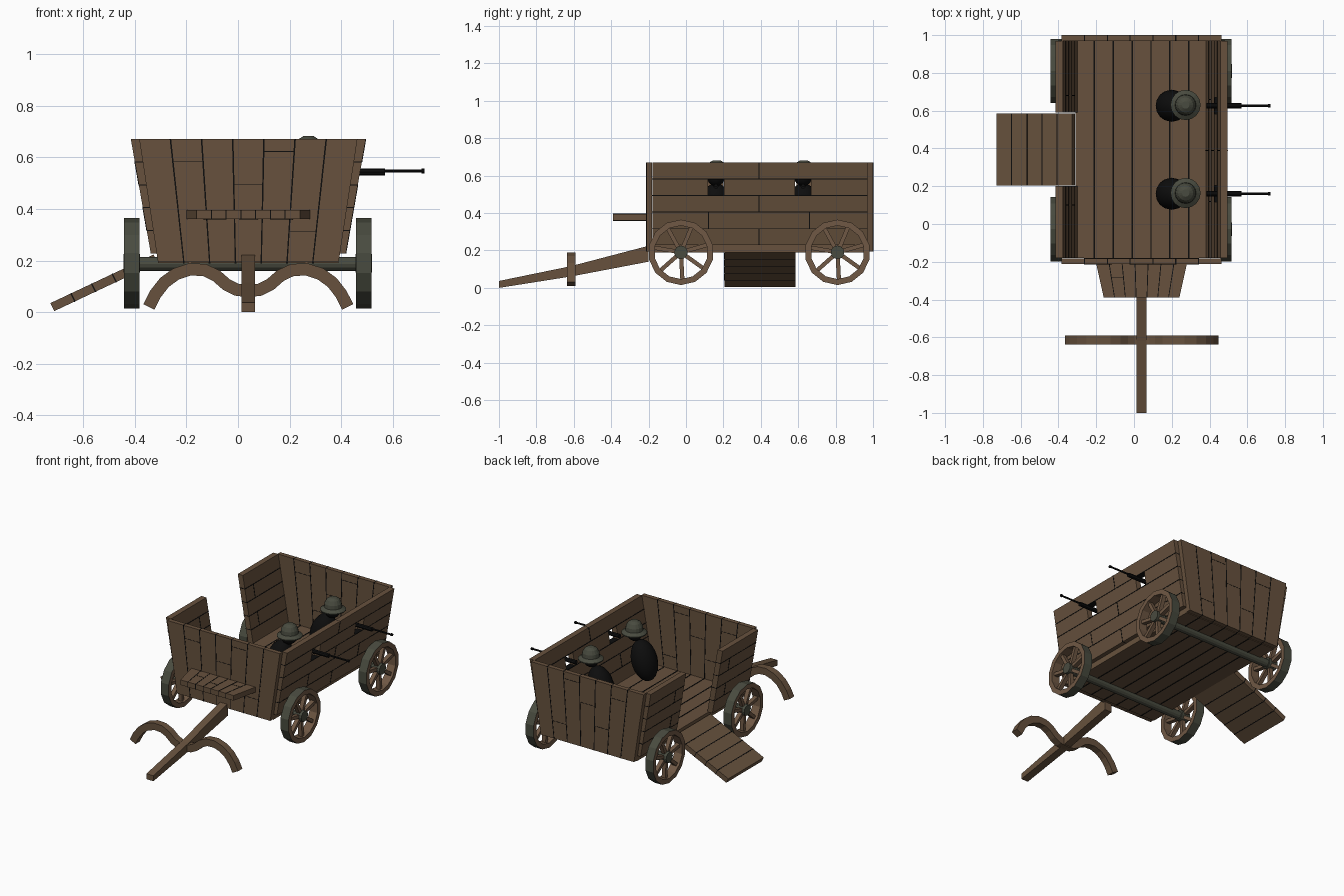
import bpy, bmesh, math
from mathutils import Matrix, Vector

if "Cube" in bpy.data.objects:
    bpy.data.objects.remove(bpy.data.objects["Cube"])


def material(name, rgb):
    m = bpy.data.materials.new(name)
    m.diffuse_color = (*rgb, 1)
    m.use_nodes = True
    m.node_tree.nodes["Principled BSDF"].inputs["Base Color"].default_value = m.diffuse_color
    return m


WOOD = material("wagon wood", (0.135, 0.083, 0.047))
WHEEL_WOOD = material("wheel wood", (0.16, 0.098, 0.058))
STEEL = material("olive steel", (0.066, 0.070, 0.050))
BLACK = material("black", (0.004, 0.004, 0.004))
CX = 0.04  # wagon centre line


def finish(name, bm, mats, smooth=False):
    bmesh.ops.recalc_face_normals(bm, faces=bm.faces[:])
    me = bpy.data.meshes.new(name)
    bm.to_mesh(me)
    bm.free()
    for m in mats:
        me.materials.append(m)
    ob = bpy.data.objects.new(name, me)
    bpy.context.collection.objects.link(ob)
    if smooth:
        for p in me.polygons:
            p.use_smooth = True
    return ob


def block(bm, f, a0, a1, r0, r1, w0, w1, mat=0):
    """Box in panel coordinates (along, across, thickness), mapped by f."""
    v = [bm.verts.new(f(a, r, w)) for a in (a0, a1) for r in (r0, r1) for w in (w0, w1)]
    for q in ((0, 1, 3, 2), (4, 6, 7, 5), (0, 4, 5, 1), (2, 3, 7, 6), (0, 2, 6, 4), (1, 5, 7, 3)):
        bm.faces.new([v[i] for i in q]).material_index = mat


def panel(name, f, a0, a1, n, seam, joints=(), holes=None):
    """Planked board: n rows across, dark seams between rows, cross joints, holes."""
    bm = bmesh.new()
    holes = holes or {}
    e = 0.04
    for i in range(n):
        cuts = [a0] + [c for h in holes.get(i, []) for c in h] + [a1]
        for s, t in zip(cuts[::2], cuts[1::2]):
            block(bm, f, s, t, i / n, (i + 1) / n, 0, 1)
    for i in range(1, n):
        block(bm, f, a0 - 0.001, a1 + 0.001, i / n - seam, i / n + seam, -e, 1 + e, 1)
    for row, p in joints:
        block(bm, f, p - 0.0025, p + 0.0025, row / n, (row + 1) / n, -e, 1 + e, 1)
    return finish(name, bm, [WOOD, BLACK])


def extrude(name, profile, direction, mats):
    bm = bmesh.new()
    face = bm.faces.new([bm.verts.new(p) for p in profile])
    g = bmesh.ops.extrude_face_region(bm, geom=[face])
    bmesh.ops.translate(bm, vec=direction, verts=[v for v in g["geom"] if isinstance(v, bmesh.types.BMVert)])
    return finish(name, bm, mats)


def add_rod(bm, x0, x1, y, z, r, n=12):
    m = Matrix.Translation(((x0 + x1) / 2, y, z)) @ Matrix.Rotation(math.pi / 2, 4, 'Y')
    bmesh.ops.create_cone(bm, cap_ends=True, segments=n, radius1=r, radius2=r, depth=x1 - x0, matrix=m)


# floor
panel("floor", lambda a, r, w: (-0.31 + 0.70 * r, a, 0.19 + 0.04 * w), -0.18, 0.97, 7, 0.005)


# splayed sides
def side(s):
    return lambda a, r, w: (CX + s * (0.34 + 0.077 * r + 0.038 * w), a, 0.228 + 0.442 * r)


ports = (0.16, 0.626)
panel("right_side", side(1), -0.18, 0.97, 5, 0.005,
      [(0, 0.39), (2, 0.39), (4, 0.39), (1, 0.12), (1, 0.66)],
      {3: [(y - 0.043, y + 0.043) for y in ports]})
panel("left_side_front", side(-1), -0.18, 0.2, 5, 0.005, [(1, 0.1), (3, 0.1)])
panel("left_side_back", side(-1), 0.59, 0.97, 5, 0.005, [(1, 0.68), (3, 0.68)])


# front and back boards with fanned planks
def end(y):
    return lambda a, r, w: (CX + (r - 0.5) * (0.70 + 0.145 * a), y + 0.03 * w, 0.195 + 0.475 * a)


end_joints = [(1, 0.82), (3, 0.63), (4, 0.9), (5, 0.25), (2, 0.35)]
panel("front_board", end(-0.212), 0, 1, 7, 0.0035, end_joints)
panel("back_board", end(0.97), 0, 1, 7, 0.0035, end_joints)

# driver footboard
panel("footboard", lambda a, r, w: (CX + (r - 0.5) * (0.48 - 0.08 * a), -0.21 - 0.18 * a, 0.36 + 0.035 * w),
      0, 1, 7, 0.005, [(1, 0.4), (3, 0.6), (5, 0.3)])

# loading ramp
panel("ramp", lambda a, r, w: (-0.712 + 0.40 * r - 0.015 * w, a, 0.004 + 0.188 * r + 0.031 * w),
      0.205, 0.585, 5, 0.006)

# drawbar
bar = [(-1, 0), (-1, 0.037), (-0.62, 0.115), (-0.2, 0.225), (-0.2, 0.14), (-0.62, 0.06)]
extrude("drawbar", [(0.013, y, z) for y, z in bar], (0.052, 0, 0), [WOOD])

# double-arched yoke swept along half a path and mirrored
half = [(0.385, 0.02), (0.36, 0.07), (0.325, 0.115), (0.28, 0.148), (0.225, 0.166), (0.17, 0.163),
        (0.125, 0.142), (0.085, 0.107), (0.045, 0.087), (0, 0.082)]
path = [Vector((-x, z)) for x, z in half] + [Vector(p) for p in half[-2::-1]]
bm = bmesh.new()
rings = []
for i, p in enumerate(path):
    t = (path[min(i + 1, len(path) - 1)] - path[max(i - 1, 0)]).normalized()
    nrm = Vector((-t.y, t.x)) * 0.024
    rings.append([bm.verts.new((CX + p.x + k * nrm.x, y, p.y + k * nrm.y))
                  for k, y in ((1, -0.637), (1, -0.59), (-1, -0.59), (-1, -0.637))])
for a, b in zip(rings, rings[1:]):
    for j in range(4):
        bm.faces.new((a[j], a[(j + 1) % 4], b[(j + 1) % 4], b[j]))
bm.faces.new(rings[0])
bm.faces.new(rings[-1])
finish("yoke", bm, [WOOD])


# wheels: 14-sided rim with steel tread, seven spokes, steel hub
def wheel(name, x0, x1, y):
    z, n, R, r = 0.19, 14, 0.175, 0.143
    bm = bmesh.new()
    loops = []
    for i in range(n):
        t = 2 * math.pi * (i + 0.5) / n
        c, s = math.cos(t), math.sin(t)
        loops.append([bm.verts.new((x, y + q * c, z + q * s)) for x, q in ((x0, R), (x1, R), (x1, r), (x0, r))])
    for i in range(n):
        a, b = loops[i], loops[(i + 1) % n]
        for j in range(4):
            bm.faces.new((a[j], a[(j + 1) % 4], b[(j + 1) % 4], b[j])).material_index = 1 if j == 0 else 0
    xm = (x0 + x1) / 2
    for k in range(7):
        t = math.radians(-87 + 360 * k / 7)
        c, s = math.cos(t), math.sin(t)
        block(bm, lambda a, q, w: (xm + w, y + a * c - q * s, z + a * s + q * c),
              0.02, 0.15, -0.011, 0.011, -0.014, 0.014)
    old = set(bm.faces)
    add_rod(bm, x0 - 0.002, x1 + 0.002, y, z, 0.036)
    for f in bm.faces:
        if f not in old:
            f.material_index = 1
    finish(name, bm, [WHEEL_WOOD, STEEL])


for label, y in (("front", -0.027), ("back", 0.81)):
    wheel(label + "_left_wheel", -0.441, -0.382, y)
    wheel(label + "_right_wheel", 0.458, 0.517, y)
    bm = bmesh.new()
    add_rod(bm, -0.4, 0.48, y, 0.187, 0.027)
    finish(label + "_axle", bm, [STEEL])

# two gunners with helmets and guns
for i, y in enumerate(ports, 1):
    bm = bmesh.new()
    m = Matrix.Translation((0.2, y, 0.43)) @ Matrix.Rotation(0.3, 4, 'Y') @ Matrix.Diagonal((0.08, 0.085, 0.135, 1))
    bmesh.ops.create_uvsphere(bm, u_segments=16, v_segments=10, radius=1, matrix=m)
    bmesh.ops.create_uvsphere(bm, u_segments=12, v_segments=8, radius=0.05,
                              matrix=Matrix.Translation((0.272, y, 0.595)))
    finish(f"gunner_{i}", bm, [BLACK], True)

    prof = [(0.08, 0.598), (0.08, 0.604), (0.056, 0.62), (0.053, 0.645), (0.04, 0.669), (0.02, 0.682)]
    bm = bmesh.new()
    rows = [[bm.verts.new((0.273 + r * math.cos(math.tau * k / 16), y + 0.004 + r * math.sin(math.tau * k / 16), z))
             for k in range(16)] for r, z in prof]
    for a, b in zip(rows, rows[1:]):
        for k in range(16):
            bm.faces.new((a[k], a[(k + 1) % 16], b[(k + 1) % 16], b[k]))
    bm.faces.new(rows[0])
    bm.faces.new(rows[-1])
    finish(f"helmet_{i}", bm, [STEEL])

    bm = bmesh.new()
    add_rod(bm, 0.385, 0.57, y, 0.543, 0.014, 8)
    add_rod(bm, 0.56, 0.72, y, 0.547, 0.006, 8)
    add_rod(bm, 0.71, 0.722, y, 0.547, 0.009, 8)
    finish(f"gun_{i}", bm, [BLACK])
